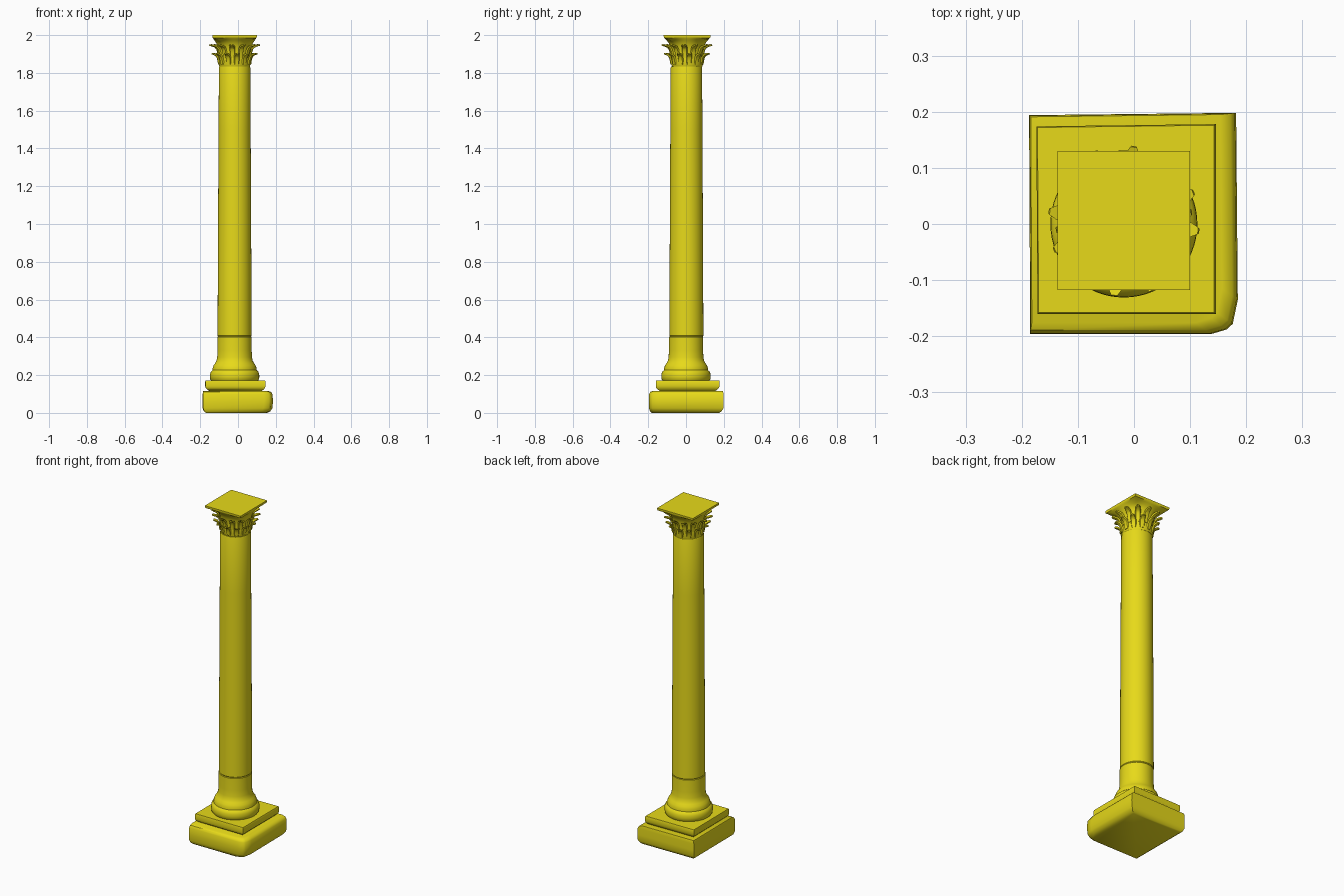
import bpy, bmesh, math
from mathutils import Matrix

if "Cube" in bpy.data.objects:
    bpy.data.objects.remove(bpy.data.objects["Cube"])

AX, AY = -0.018, 0.002   # column axis
mat = bpy.data.materials.new("yellow_stone")
mat.diffuse_color = (0.8, 0.7, 0.01, 1)
mat.use_nodes = True
mat.node_tree.nodes["Principled BSDF"].inputs["Base Color"].default_value = mat.diffuse_color


def finish(name, bm, angle=35):
    bmesh.ops.recalc_face_normals(bm, faces=bm.faces)
    me = bpy.data.meshes.new(name)
    bm.to_mesh(me)
    bm.free()
    ob = bpy.data.objects.new(name, me)
    bpy.context.collection.objects.link(ob)
    me.materials.append(mat)
    bpy.ops.object.select_all(action='DESELECT')
    ob.select_set(True)
    bpy.context.view_layer.objects.active = ob
    bpy.ops.object.shade_smooth_by_angle(angle=math.radians(angle))
    return ob


def skin(name, rings, angle=35):
    """Bridge a stack of equal-length rings and cap both ends."""
    bm = bmesh.new()
    vs = [[bm.verts.new(p) for p in r] for r in rings]
    n = len(vs[0])
    for a, b in zip(vs, vs[1:]):
        for i in range(n):
            j = (i + 1) % n
            bm.faces.new((a[i], a[j], b[j], b[i]))
    bm.faces.new(vs[0][::-1])
    bm.faces.new(vs[-1])
    return finish(name, bm, angle)


def slab(name, outline, sections):
    """Sections are (z, left, right, front, back) insets of the outline."""
    return skin(name, [[(x - r if x > 0 else x + l, y - b if y > 0 else y + f, z)
                        for x, y in outline] for z, l, r, f, b in sections], 40)


def turned(name, profile, n=64, cy=AY):
    """Profile is (radius, z, squareness): 0 is a circle, 1 a square."""
    rings = []
    for r, z, q in profile:
        ring = []
        for i in range(n):
            a = 2 * math.pi * i / n
            c, s = math.cos(a), math.sin(a)
            k = r * (1 - q + q / max(abs(c), abs(s)))
            ring.append((AX + k * c, cy + k * s * (1 + 0.05 * q), z))
        rings.append(ring)
    return skin(name, rings)


# worn plinth block, front right corner broken away
slab("plinth", [(-0.185, -0.196), (0.138, -0.196), (0.165, -0.188), (0.176, -0.178),
                (0.185, -0.135), (0.182, 0.198), (-0.187, 0.194)],
     [(0.0, 0.018, 0.03, 0.015, 0.022), (0.008, 0.006, 0.014, 0.006, 0.01),
      (0.025, 0, 0.003, 0, 0), (0.06, 0, 0, 0, 0), (0.098, 0, 0.002, 0.001, 0),
      (0.111, 0.001, 0.01, 0.007, 0.001), (0.117, 0.003, 0.028, 0.02, 0.003)])

# second, thinner slab with rounded underside
slab("base_slab", [(-0.172, -0.160), (0.146, -0.160), (0.146, 0.178), (-0.174, 0.174)],
     [(0.115, 0.025, 0.022, 0.025, 0.025), (0.122, 0.012, 0.012, 0.012, 0.014),
      (0.132, 0.002, 0.003, 0.002, 0.004), (0.142, 0, 0, 0, 0),
      (0.164, 0, 0, 0, 0), (0.171, 0.002, 0.003, 0.002, 0.002)])

# moulded base drum
turned("column_base", [(r, z, 0) for r, z in (
    (0.122, 0.168), (0.129, 0.178), (0.131, 0.192), (0.130, 0.207), (0.125, 0.219),
    (0.117, 0.226), (0.116, 0.238), (0.111, 0.252), (0.103, 0.263), (0.096, 0.276),
    (0.092, 0.295), (0.0905, 0.33), (0.0902, 0.402), (0.088, 0.405))], cy=0.0)

# tapered shaft
turned("shaft", [(r, z, 0) for r, z in (
    (0.087, 0.405), (0.0898, 0.409), (0.089, 0.7), (0.087, 1.1),
    (0.085, 1.5), (0.083, 1.829), (0.081, 1.835))])

# capital bell flaring from round into the square abacus
turned("capital_bell", [
    (0.079, 1.832, 0), (0.084, 1.844, 0), (0.083, 1.88, 0), (0.084, 1.91, 0),
    (0.089, 1.937, 0), (0.097, 1.957, 0.05), (0.106, 1.971, 0.3), (0.113, 1.981, 0.75),
    (0.116, 1.986, 1), (0.118, 1.992, 1), (0.118, 2.0, 1)], 64, 0.006)


# curled leaves in staggered tiers
def leaf_tier(name, path, widths, start, count=12, thick=0.007):
    bm = bmesh.new()
    for k in range(count):
        rot = Matrix.Rotation(start + 2 * math.pi * k / count, 3, 'Z')
        rings = []
        for i, ((r, z), w) in enumerate(zip(path, widths)):
            p, q = path[max(i - 1, 0)], path[min(i + 1, len(path) - 1)]
            dr, dz = q[0] - p[0], q[1] - p[1]
            d = math.hypot(dr, dz)
            nr, nz = dz / d * thick, -dr / d * thick
            pts = [(r, -w, z), (r + nr, -w * 0.75, z + nz), (r + nr * 1.2, 0, z + nz * 1.2),
                   (r + nr, w * 0.75, z + nz), (r, w, z)]
            ring = []
            for pt in pts:
                v = bm.verts.new(pt)
                v.co = rot @ v.co
                v.co.x += AX
                v.co.y += 0.005
                ring.append(v)
            rings.append(ring)
        for a, b in zip(rings, rings[1:]):
            for i in range(5):
                j = (i + 1) % 5
                bm.faces.new((a[i], a[j], b[j], b[i]))
        bm.faces.new(rings[0])
        bm.faces.new(rings[-1])
    return finish(name, bm, 50)


W = (0.012, 0.014, 0.015, 0.0145, 0.013, 0.006)
step = math.pi / 12
leaf_tier("lower_leaves", [(0.080, 1.845), (0.083, 1.865), (0.088, 1.884),
                           (0.097, 1.896), (0.110, 1.903), (0.120, 1.906)], W, step / 2)
leaf_tier("upper_leaves", [(0.080, 1.88), (0.084, 1.907), (0.091, 1.928),
                           (0.102, 1.941), (0.120, 1.948), (0.133, 1.952)], W, -step / 2)
